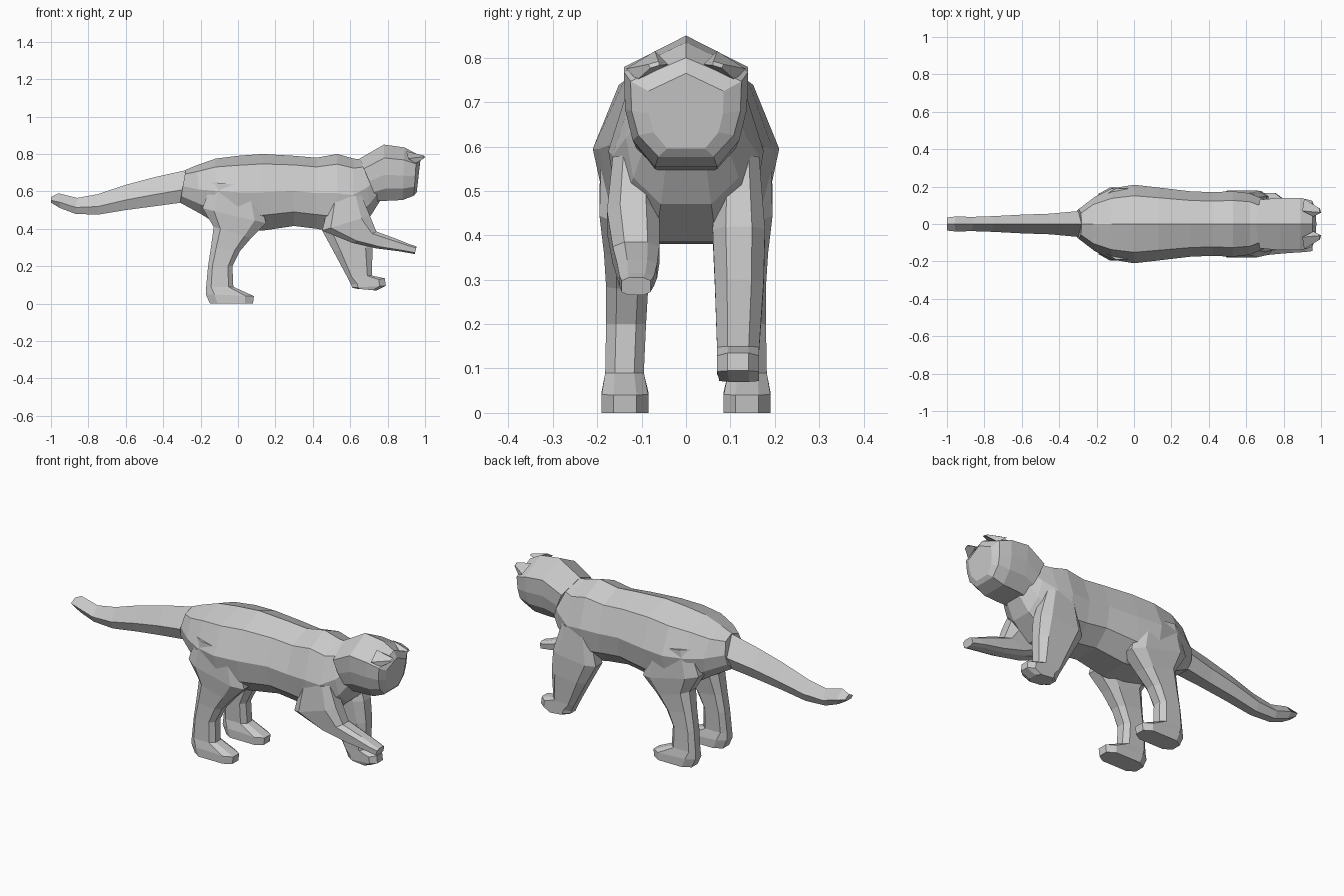
import bpy, bmesh


def loft(name, rings):
    """Skin a list of equal-length point rings and cap both ends."""
    bm = bmesh.new()
    vr = [[bm.verts.new(p) for p in r] for r in rings]
    n = len(vr[0])
    for a, b in zip(vr, vr[1:]):
        for i in range(n):
            j = (i + 1) % n
            bm.faces.new((a[i], a[j], b[j], b[i]))
    bm.faces.new(vr[0])
    bm.faces.new(vr[-1][::-1])
    bmesh.ops.recalc_face_normals(bm, faces=bm.faces)
    me = bpy.data.meshes.new(name)
    bm.to_mesh(me)
    bm.free()
    ob = bpy.data.objects.new(name, me)
    bpy.context.collection.objects.link(ob)
    return ob


def trunk(name, profile, sections):
    """Symmetric cross-section along x; section = x top, x bottom, z top, z bottom, half width."""
    loop = profile + [(-w, t) for w, t in reversed(profile) if w]
    rings = []
    for xt, xb, zt, zb, hw in sections:
        rings.append([(xb + (xt - xb) * t, w * hw, zb + (zt - zb) * t) for w, t in loop])
    loft(name, rings)


def leg(name, sections, side):
    """Chamfered box section; section = front x, z, back x, z, inner y, outer y."""
    box = [(0, .25), (.18, 0), (.82, 0), (1, .25), (1, .75), (.82, 1), (.18, 1), (0, .75)]
    rings = []
    for fx, fz, bx, bz, y0, y1 in sections:
        rings.append([(bx + (fx - bx) * u, side * (y0 + (y1 - y0) * v), bz + (fz - bz) * u)
                      for u, v in box])
    loft(name, rings)


# body
trunk("body", [(0, 1), (.72, .87), (1, .5), (.88, .2), (.42, 0)], [
    (-.28, -.31, .715, .54, .08),
    (-.22, -.20, .74, .48, .145),
    (-.12, -.12, .775, .43, .19),
    (.00, .00, .79, .40, .21),
    (.13, .13, .80, .39, .195),
    (.30, .30, .79, .415, .175),
    (.42, .42, .78, .40, .17),
    (.53, .53, .80, .38, .175),
    (.62, .61, .775, .385, .165),
    (.67, .71, .77, .47, .135),
    (.70, .76, .76, .55, .11)])

# head
trunk("head", [(0, 1), (1, .77), (.98, .48), (.86, .24), (.5, .03)], [
    (.65, .75, .775, .54, .13),
    (.78, .79, .85, .54, .14),
    (.89, .88, .835, .545, .14),
    (.955, .94, .80, .57, .125),
    (.975, .955, .765, .59, .085)])

# tail
trunk("tail", [(0, 1), (1, .4), (.55, 0)], [
    (-.27, -.30, .715, .54, .07),
    (-.45, -.45, .675, .52, .055),
    (-.60, -.60, .635, .50, .05),
    (-.75, -.75, .585, .475, .042),
    (-.86, -.87, .565, .48, .038),
    (-.96, -.95, .59, .51, .04),
    (-1.0, -1.0, .57, .54, .035)])

# hind legs
hind = [
    (.08, .0, -.15, .0, .085, .19),
    (.085, .04, -.172, .05, .085, .19),
    (-.025, .09, -.17, .09, .095, .182),
    (-.03, .2, -.16, .2, .09, .18),
    (.01, .28, -.145, .3, .085, .18),
    (.07, .35, -.13, .41, .07, .185),
    (.15, .43, -.19, .51, .06, .195),
    (.1, .62, -.14, .65, .08, .19)]
for side, label in ((1, "left"), (-1, "right")):
    leg("hind_leg_" + label, hind, side)

# standing front leg
leg("front_leg_standing", [
    (.74, .07, .63, .08, .075, .165),
    (.79, .095, .61, .085, .07, .165),
    (.785, .135, .605, .10, .07, .165),
    (.715, .15, .585, .14, .07, .165),
    (.72, .30, .51, .28, .065, .175),
    (.71, .42, .45, .39, .06, .178),
    (.66, .58, .49, .56, .07, .165)], 1)

# raised front leg
leg("front_leg_raised", [
    (.955, .305, .945, .265, .08, .145),
    (.925, .315, .86, .28, .072, .15),
    (.85, .345, .74, .295, .065, .155),
    (.74, .385, .61, .325, .06, .165),
    (.705, .47, .45, .39, .06, .178),
    (.66, .58, .49, .56, .07, .165)], -1)

# ears
for s, label in ((1, "left"), (-1, "right")):
    loft("ear_" + label, [
        [(.90, s * .07, .815), (.91, s * .135, .775), (.95, s * .11, .75), (.96, s * .04, .785)],
        [(.992, s * .062, .792), (.99, s * .085, .785), (.995, s * .08, .777), (1.0, s * .06, .783)]])
